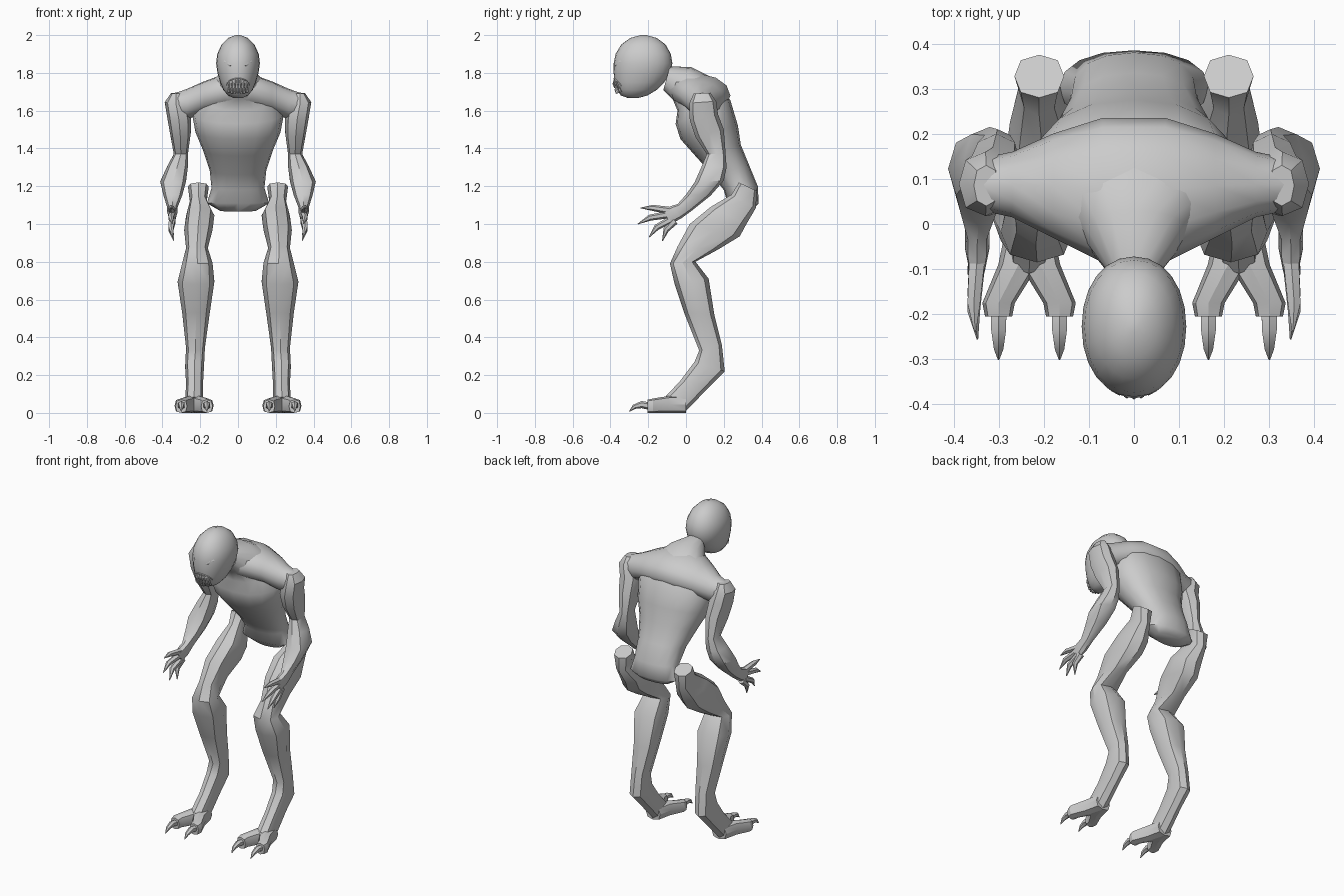
import bpy, bmesh, math
from mathutils import Vector as V

grey = bpy.data.materials.new("grey skin")
grey.diffuse_color = (0.6, 0.6, 0.6, 1)


def loft(name, rings, n=8, power=0.85, angle=40):
    """Skin closed rings, each given as centre and two half axes."""
    bm = bmesh.new()
    loops = []
    for c, u, v in rings:
        loop = []
        for i in range(n):
            t = 2 * math.pi * i / n
            a, b = (math.copysign(abs(k) ** power, k) for k in (math.cos(t), math.sin(t)))
            loop.append(bm.verts.new(c + u * a + v * b))
        loops.append(loop)
    for p, q in zip(loops, loops[1:]):
        for i in range(n):
            j = (i + 1) % n
            bm.faces.new((p[i], p[j], q[j], q[i]))
    bm.faces.new(loops[0])
    bm.faces.new(loops[-1])
    bmesh.ops.recalc_face_normals(bm, faces=bm.faces)
    me = bpy.data.meshes.new(name)
    bm.to_mesh(me)
    bm.free()
    me.materials.append(grey)
    ob = bpy.data.objects.new(name, me)
    bpy.context.collection.objects.link(ob)
    bpy.ops.object.select_all(action='DESELECT')
    ob.select_set(True)
    bpy.context.view_layer.objects.active = ob
    bpy.ops.object.shade_smooth_by_angle(angle=math.radians(angle))
    return ob


def section(yf, zf, yb, zb, x0, x1):
    """Ring from a front point, a back point and an x range."""
    return (V(((x0 + x1) / 2, (yf + yb) / 2, (zf + zb) / 2)),
            V((0, (yb - yf) / 2, (zb - zf) / 2)), V(((x1 - x0) / 2, 0, 0)))


def spike(name, pts, radii, n=6):
    """Tapered tube along points in a mostly fore-aft or vertical direction."""
    pts = [V(p) for p in pts]
    rings = []
    for i, p in enumerate(pts):
        d = (pts[min(i + 1, len(pts) - 1)] - pts[max(i - 1, 0)]).normalized()
        u = d.cross(V((1, 0, 0))).normalized()
        rings.append((p, u * radii[i], u.cross(d) * radii[i]))
    return loft(name, rings, n, 1)


# Torso: front y, z, back y, z, half width
TORSO = [(-.12, 1.71, -.085, 1.835, .06), (-.07, 1.66, .03, 1.83, .12),
         (-.045, 1.60, .14, 1.775, .19), (-.055, 1.53, .235, 1.655, .245),
         (-.03, 1.45, .275, 1.52, .225), (.05, 1.36, .29, 1.42, .185),
         (.14, 1.26, .335, 1.31, .15), (.20, 1.18, .38, 1.20, .14),
         (.22, 1.11, .385, 1.11, .165), (.27, 1.065, .36, 1.08, .10)]
loft("torso", [section(a, b, c, d, -w, w) for a, b, c, d, w in TORSO], 16, 0.9, 50)

# Shoulder yoke running sideways: x, front y, z, back y, z, half thickness
YOKE = [(.07, -.085, 1.71, .235, 1.68, .10), (.18, -.03, 1.68, .20, 1.66, .085),
        (.27, .015, 1.64, .16, 1.63, .08), (.34, .03, 1.63, .145, 1.63, .06)]
rings = []
for s, rows in ((-1, YOKE[::-1]), (1, YOKE)):
    for x, yf, zf, yb, zb, t in rows:
        rings.append((V((s * x, (yf + yb) / 2, (zf + zb) / 2)),
                      V((0, (yb - yf) / 2, (zb - zf) / 2)), V((0, 0, t))))
loft("shoulders", rings, 12, 0.95, 50)

# Head: z, front y, back y, half width
HEAD = [(1.668, -.31, -.25, .025), (1.68, -.345, -.205, .052), (1.71, -.365, -.155, .078),
        (1.75, -.378, -.115, .095), (1.80, -.383, -.083, .109), (1.85, -.383, -.072, .116),
        (1.90, -.373, -.08, .11), (1.95, -.343, -.108, .087), (1.985, -.295, -.155, .052),
        (2.0, -.24, -.21, .012)]
loft("head", [section(f, z, b, z, -w, w) for z, f, b, w in HEAD], 24, 0.95, 60)


def face_y(x, z):
    """Front surface of the head."""
    for (z0, f0, b0, w0), (z1, f1, b1, w1) in zip(HEAD, HEAD[1:]):
        if z0 <= z <= z1:
            k = (z - z0) / (z1 - z0)
            f, b, w = f0 + k * (f1 - f0), b0 + k * (b1 - b0), w0 + k * (w1 - w0)
            return (f + b) / 2 - (b - f) / 2 * math.sqrt(max(0, 1 - (x / w) ** 2))
    return 0


# Mouth rim and two rows of teeth
rim = []
for i in range(13):
    t = math.pi * i / 12
    x, z = .06 * math.cos(t), 1.735 + .035 * math.sin(t)
    rim.append((x, face_y(x, z), z))
loft("upper_lip", [(V(p), V((0, .006, 0)), V((0, 0, .004))) for p in rim], 6, 1)
for i in range(7):
    x = -.048 + .016 * i
    for name, z0, z1 in (("upper_tooth", 1.762 - 3 * x * x, 1.72), ("lower_tooth", 1.69 + 4 * x * x, 1.733)):
        y = face_y(x, (z0 + z1) / 2)
        spike(name, [(x, y, z0), (x, y - .008, (z0 + z1) / 2), (x, y - .004, z1)], [.007, .006, .001], 5)

# Limb rows: front y, z, back y, z, inner x, outer x
ARM = [(.04, 1.69, .13, 1.695, .30, .355), (.018, 1.64, .16, 1.65, .27, .388),
       (.02, 1.55, .17, 1.58, .25, .375), (.05, 1.46, .20, 1.50, .25, .36),
       (.11, 1.37, .21, 1.37, .265, .34), (.085, 1.31, .215, 1.30, .265, .375),
       (.045, 1.22, .20, 1.23, .275, .412), (0, 1.155, .13, 1.15, .295, .395),
       (-.045, 1.105, .03, 1.07, .32, .375), (-.08, 1.095, -.025, 1.03, .32, .375),
       (-.125, 1.075, -.08, 1.0, .33, .365)]
LEG = [(.28, 1.22, .375, 1.175, .155, .265), (.24, 1.155, .37, 1.085, .165, .255),
       (.13, 1.09, .32, 1.0, .125, .275), (.02, 1.0, .285, .935, .135, .285),
       (-.045, .88, .17, .865, .16, .275), (-.085, .79, .05, .80, .135, .295),
       (-.06, .68, .12, .71, .125, .32), (-.01, .53, .15, .52, .15, .295),
       (.07, .33, .19, .36, .175, .275), (.045, .27, .205, .22, .18, .28),
       (-.03, .17, .13, .145, .185, .275), (-.11, .085, .0, .01, .185, .28)]
# Finger rows: base y, z, tip y, z, tip x
FINGERS = [(-.10, 1.07, -.24, 1.085, .352), (-.115, 1.05, -.255, 1.0, .347),
           (-.105, 1.02, -.195, .93, .345), (-.08, 1.015, -.125, .91, .34)]

for side, s in (("left", 1), ("right", -1)):
    loft(side + "_arm", [section(*r[:4], s * r[4], s * r[5]) for r in ARM])
    loft(side + "_leg", [section(*r[:4], s * r[4], s * r[5]) for r in LEG])
    for y0, z0, y1, z1, x in FINGERS:
        mid = (s * .355, y0 + .55 * (y1 - y0), z0 + .5 * (z1 - z0) + .008)
        spike(side + "_finger", [(s * .348, y0 + .02, z0), mid, (s * x, y1, z1)], [.02, .016, .002])
    # Slanted eye lid set into the face
    ex = .06
    ey = face_y(ex, 1.85)
    lid = [(ex - .026, 1.838, .001), (ex - .01, 1.846, .009), (ex + .01, 1.855, .011), (ex + .026, 1.862, .001)]
    loft(side + "_eye", [(V((s * x, face_y(x, z) + .001, z)), V((0, .004, 0)), V((0, 0, h)))
                         for x, z, h in lid], 8, 1)
    # Two splayed toes with hooked claws
    for x in (.165, .30):
        toe = [(.232, 0, .05, .045), (.232 + (x - .232) * .35, -.09, .045, .045),
               (x, -.175, .036, .038), (x, -.205, .03, .035)]
        loft(side + "_toe", [(V((s * cx, y, h)), V((w, 0, 0)), V((0, 0, h)))
                             for cx, y, w, h in toe], 8, 0.7, 30)
        spike(side + "_claw", [(s * x, -.19, .035), (s * x, -.235, .044),
                               (s * x, -.275, .032), (s * x, -.30, .008)], [.02, .019, .012, .002])
